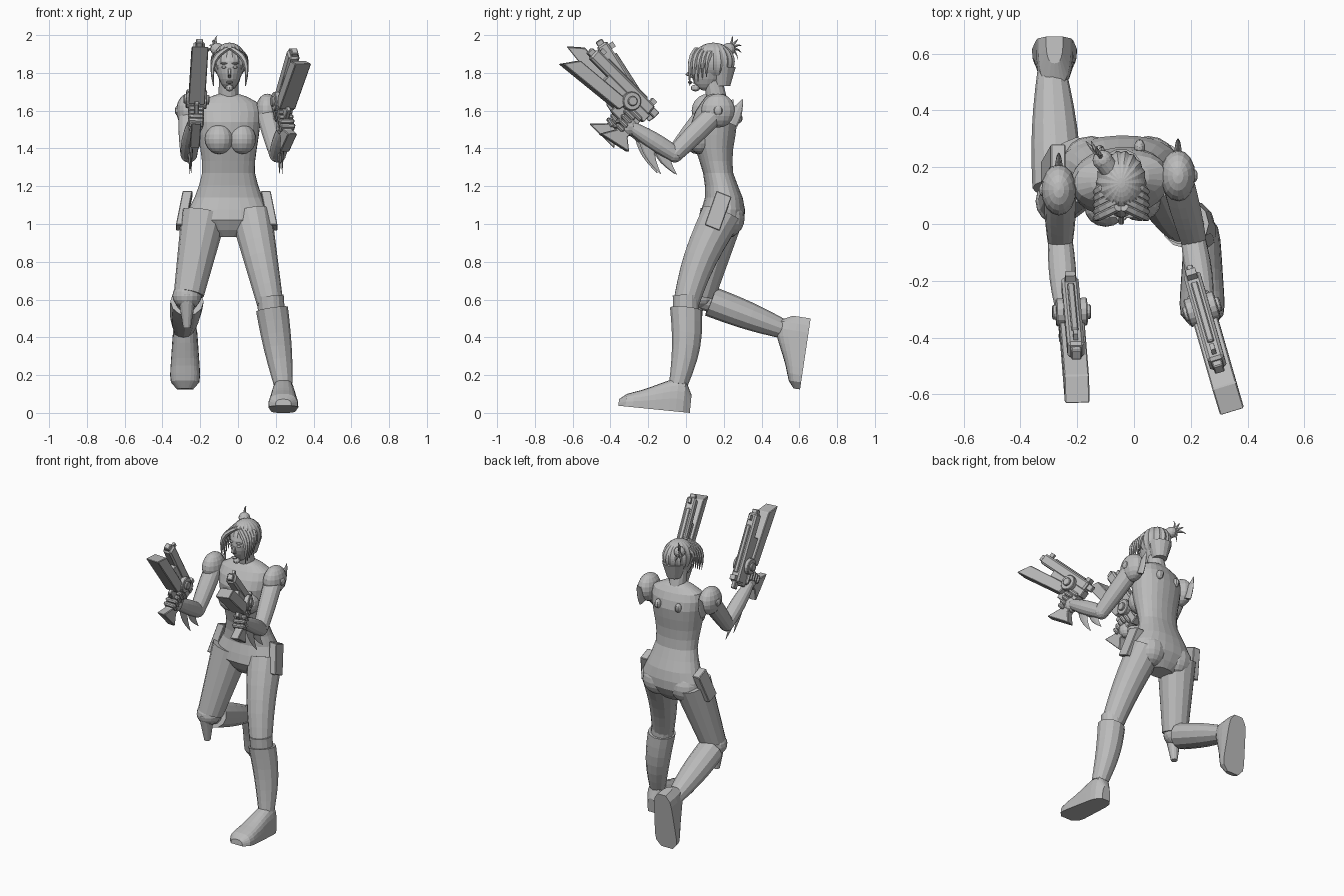
import bpy, bmesh, math
from mathutils import Vector, Matrix

cube = bpy.data.objects.get("Cube")
if cube:
    bpy.data.objects.remove(cube, do_unlink=True)

grey = bpy.data.materials.new("plain_grey")
grey.use_nodes = True
tone = (.5, .5, .5, 1)
grey.diffuse_color = tone
grey.node_tree.nodes["Principled BSDF"].inputs["Base Color"].default_value = tone

X, Y, Z = Matrix.Identity(3)
SIDES = (("right", -1), ("left", 1))


def finish(name, bm):
    bmesh.ops.recalc_face_normals(bm, faces=bm.faces[:])
    mesh = bpy.data.meshes.new(name)
    bm.to_mesh(mesh)
    bm.free()
    mesh.materials.append(grey)
    obj = bpy.data.objects.new(name, mesh)
    bpy.context.scene.collection.objects.link(obj)
    return obj


def skin_rings(name, rings):
    """Bridge equal-sized closed rings of points and cap both ends."""
    bm = bmesh.new()
    loops = [[bm.verts.new(point) for point in ring] for ring in rings]
    count = len(loops[0])
    for lower, upper in zip(loops, loops[1:]):
        for i in range(count):
            j = (i + 1) % count
            bm.faces.new((lower[i], lower[j], upper[j], upper[i]))
    bm.faces.new(loops[0])
    bm.faces.new(loops[-1])
    return finish(name, bm)


def oval(center, side, depth, count, power=1.0):
    """Closed ring; a power below one makes it boxier."""
    ring = []
    for i in range(count):
        angle = math.tau * i / count
        c, s = math.cos(angle), math.sin(angle)
        ring.append(center + side * math.copysign(abs(c) ** power, c)
                    + depth * math.copysign(abs(s) ** power, s))
    return ring


def limb(name, start, end, radius, end_radius, bulge=0.0, bow=(0, 0, 0), flat=1.0, count=14, steps=7):
    """Tapered tube between two joints, swelling and bowing in the middle."""
    start, end, bow = Vector(start), Vector(end), Vector(bow)
    axis = (end - start).normalized()
    side = (X - axis * X.dot(axis)).normalized()
    depth = axis.cross(side)
    rings = []
    for k in range(steps):
        t = k / (steps - 1)
        wave = math.sin(math.pi * t)
        r = radius + (end_radius - radius) * t + bulge * wave
        rings.append(oval(start.lerp(end, t) + bow * wave, side * r * flat, depth * r, count))
    return skin_rings(name, rings)


def ball(name, center, radii, count=16, ridge=0.0, jaw=0.0):
    """Ellipsoid, with optional vertical ridges or a narrowing jaw."""
    bm = bmesh.new()
    bmesh.ops.create_uvsphere(bm, u_segments=count, v_segments=count // 2 + 2, radius=1)
    for vert in bm.verts:
        co = vert.co
        groove = 1 - ridge * (math.cos(math.atan2(co.y, co.x) * count / 2) < 0)
        drop = max(0, -co.z)
        co.x *= groove * (1 - jaw * drop)
        co.y = co.y * groove * (1 - jaw * drop) - jaw * drop
        vert.co = Vector(center) + Vector(a * b for a, b in zip(co, radii))
    return finish(name, bm)


def prism(name, profile, half, origin, frame=(X, Y, Z), bevel=.004):
    """Side profile extruded to both sides of a local frame."""
    side, forward, up = frame
    rings = [[Vector(origin) + side * h + forward * a + up * b for a, b in profile] for h in (-half, half)]
    obj = skin_rings(name, rings)
    if bevel:
        mod = obj.modifiers.new("edge", "BEVEL")
        mod.width, mod.segments = bevel, 1
    return obj


def box(back, front, low, high):
    return [(back, low), (front, low), (front, high), (back, high)]


def smooth(sections, steps=2):
    """Pass a smooth curve through the given sections."""
    knots = [Vector(s) for s in sections]
    knots = [knots[0]] + knots + [knots[-1]]
    result = []
    for a, b, c, d in zip(knots, knots[1:], knots[2:], knots[3:]):
        for k in range(steps):
            t = k / steps
            result.append(b + ((c - a) * t + (a * 2 - b * 5 + c * 4 - d) * t ** 2
                               + (b * 3 - a - c * 3 + d) * t ** 3) / 2)
    return result + [knots[-1]]


# Torso: height, depth position, half width, half depth; shoulders twist forward
sections = smooth([(.93, .19, .08, .06), (1.02, .19, .22, .12), (1.14, .2, .18, .1), (1.27, .17, .14, .08),
                   (1.4, .15, .15, .1), (1.54, .15, .17, .12), (1.64, .16, .16, .08), (1.69, .16, .05, .04)])
body = []
for k, (z, y, wide, deep) in enumerate(sections):
    turn = Matrix.Rotation(.15 * k / len(sections), 3, "Z")
    body.append(oval(Vector((-.05, y, z)), turn @ X * wide, turn @ Y * deep, 24, .9))
skin_rings("torso", body)
limb("neck", (-.05, .17, 1.63), (-.05, .14, 1.77), .056, .05)
for side, out in SIDES:
    turn = .01 * out
    ball(side + "_bust", (-.04 + out * .06, .07 + turn, 1.45), (.075, .07, .08))
    ball(side + "_buttock", (-.05 + out * .1, .22, 1.03), (.1, .09, .1))
    ball(side + "_back_knob", (-.05 + out * .07, .26 + turn, 1.56), (.02, .03, .03), 10)

# Legs: left one stands, right one is folded back
limb("left_thigh", (.07, .19, 1.05), (.17, 0, .58), .11, .07, bow=(0, -.02, 0))
limb("left_knee", (.17, 0, .62), (.18, 0, .5), .072, .07)
limb("left_boot", (.18, 0, .55), (.24, -.04, .15), .085, .05, .007, (0, .02, 0), count=12)
limb("right_thigh", (-.18, .19, 1.05), (-.26, .08, .63), .12, .08)
ball("right_knee", (-.27, .08, .62), (.077, .08, .07))
limb("right_calf", (-.27, .07, .61), (-.28, .3, .54), .06, .06)
limb("right_boot", (-.27, .13, .59), (-.29, .55, .43), .08, .045, .01, flat=1.1, count=12)
limb("right_knee_guard", (-.27, .05, .63), (-.27, .06, .45), .05, .02)


def shoe(name, heel, forward, up, length=.38):
    """Flat sole under a dome that falls from ankle to toe."""
    forward, up = Vector(forward).normalized(), Vector(up).normalized()
    rings = []
    for k in range(11):
        t = k / 10
        ends = max(.5, math.sqrt(1 - abs(2 * t - 1) ** 8))
        half = (.06 + .025 * t) * ends
        height = (.13 + .06 * math.cos(math.pi * t)) * ends
        arch = [math.pi * i / 12 for i in range(13)]
        rings.append([Vector(heel) + forward * length * t
                      + X * half * math.copysign(abs(math.cos(a)) ** .7, math.cos(a))
                      + up * height * abs(math.sin(a)) ** .7 for a in arch])
    skin_rings(name, rings)


shoe("left_shoe", (.24, .02, 0), (0, -1, .1), (0, .1, 1))
shoe("right_shoe", (-.28, .66, .5), (0, -.15, -1), (0, -1, .15))


def pistol(side, origin, aim, roll):
    """Bladed pistol along its aim, with the hand that grips it."""
    origin, aim = Vector(origin), Vector(aim).normalized()
    across = (X - aim * X.dot(aim)).normalized()
    down = (across.cross(aim) + across * roll).normalized()
    frame = (aim.cross(down), aim, -down)

    def part(name, profile, half, bevel=.004):
        prism(f"{side}_pistol_{name}", profile, half, origin, frame, bevel)

    part("slide", box(-.12, .32, .01, .075), .03, .01)
    part("frame", box(-.13, .18, -.03, .02), .026)
    part("muzzle", box(.3, .345, .02, .06), .018)
    part("rail", box(-.06, .24, .07, .085), .012)
    part("front_sight", box(.27, .3, .07, .1), .008, 0)
    part("rear_sight", box(-.11, -.08, .07, .1), .018, 0)
    part("hammer", box(-.16, -.11, .03, .07), .012)
    part("blade", [(0, -.01), (.35, -.04), (.41, -.12), (.02, -.08)], .044)
    part("guard", box(-.05, .04, -.11, -.04), .012)
    part("grip", [(-.11, 0), (-.03, 0), (-.05, -.16), (0, -.24), (-.18, -.2), (-.12, -.15)], .026)
    for name, radius, half in (("drum", .05, .055), ("drum_hub", .026, .068)):
        part(name, [tuple(p.xy) for p in oval(Vector(), X * radius, Y * radius, 16)], half)
    ball(side + "_palm", origin - aim * .09 + down * .1, (.043, .045, .05), 12)
    for i, finger in enumerate(("index", "middle", "ring", "little")):
        top = -.045 - .028 * i
        prism(f"{side}_{finger}_finger", box(-.08, -.01 - .006 * i, top - .025, top), .042, origin, frame, .008)
    prism(side + "_thumb", box(-.11, -.03, -.045, -.02), .04, origin, frame, .008)


pistol("right", (-.22, -.31, 1.66), (.05, -.54, .84), 0)
pistol("left", (.24, -.3, 1.65), (.2, -.7, .7), .22)

# Arms, shoulder pads, forearm tails and hip pouches
joints = {"right": ((-.26, .12, 1.6), (-.26, -.06, 1.37), (-.24, -.33, 1.53)),
          "left": ((.15, .17, 1.6), (.21, -.06, 1.37), (.25, -.3, 1.52))}
for side, out in SIDES:
    shoulder, elbow, wrist = (Vector(joint) for joint in joints[side])
    limb(side + "_upper_arm", shoulder, elbow, .056, .045, .004)
    ball(side + "_elbow", elbow, (.045, .045, .045), 12)
    limb(side + "_forearm", elbow, wrist, .044, .03, .01)
    pad = shoulder + X * out * .005
    ball(side + "_shoulder_pad", pad, (.062, .09, .09))
    ball(side + "_pad_stud", pad + X * out * .058, (.012, .024, .024), 10)
    limb(side + "_pad_spike", pad + Y * .07 - Z * .07, pad + Y * .13 + Z * .06, .035, .002, .01, flat=.4, count=8)
    for name, slide, drop in (("front", .6, .16), ("rear", .25, .13)):
        root = elbow.lerp(wrist, slide)
        limb(f"{side}_{name}_tail", root, root + Y * .07 - Z * (drop + .06 * slide), .05, .002,
             bow=(0, -.02, 0), flat=.3, count=8)
    prism(side + "_pouch", box(-.04, .04, -.09, .09), .026, (-.06 + out * .225, .19 - out * .02, 1.07),
          (X, Vector((0, 1, -.4)), Vector((-out * .2, .35, 1))))

# Head and face
HEAD = Vector((-.045, .13, 1.83))
ball("head", HEAD, (.074, .108, .125), 20, jaw=.25)
prism("nose", [(.04, 1.84), (-.005, 1.79), (.04, 1.77)], .009, X * HEAD.x)
ball("lips", HEAD + Vector((0, -.108, -.08)), (.02, .012, .008), 10)
ball("chin", HEAD + Vector((0, -.08, -.11)), (.022, .025, .018), 10)
for side, out in SIDES:
    ball(side + "_eye", HEAD + Vector((out * .03, -.1, 0)), (.014, .009, .007), 10)
    ball(side + "_brow", HEAD + Vector((out * .03, -.1, .02)), (.02, .01, .005), 10)

# Hair: ridged cap, swept fringe, bun and loose wisps
ball("hair_cap", HEAD + Vector((0, .015, .03)), (.09, .115, .1), 36, ridge=.06)
limb("nape_hair", HEAD + Vector((0, .06, 0)), HEAD + Vector((0, .06, -.1)), .075, .045)
for side, out in SIDES:
    for i in range(5):
        root = HEAD + Vector((out * .01, .025 * i - .07, .1))
        tip = HEAD + Vector((out * .085, .022 * i - .11, .012 * i - .1))
        limb(f"{side}_fringe_{i}", root, tip, .016, .002, .006, Vector((out * .035, -.015, .03)), count=6)
bun = HEAD + Vector((-.065, .095, .095))
ball("hair_bun", bun, (.036, .036, .034), 12)
limb("bun_band", bun + Vector((.03, -.04, -.02)), bun, .034, .034)
for i in range(6):
    angle = math.radians(75 - 30 * i)
    reach = Vector((-.02 * (i % 4), math.cos(angle) * .07, math.sin(angle) * .075))
    limb(f"hair_wisp_{i}", bun, bun + reach, .012, .001, bow=(-.01, .01, .01), count=6)
